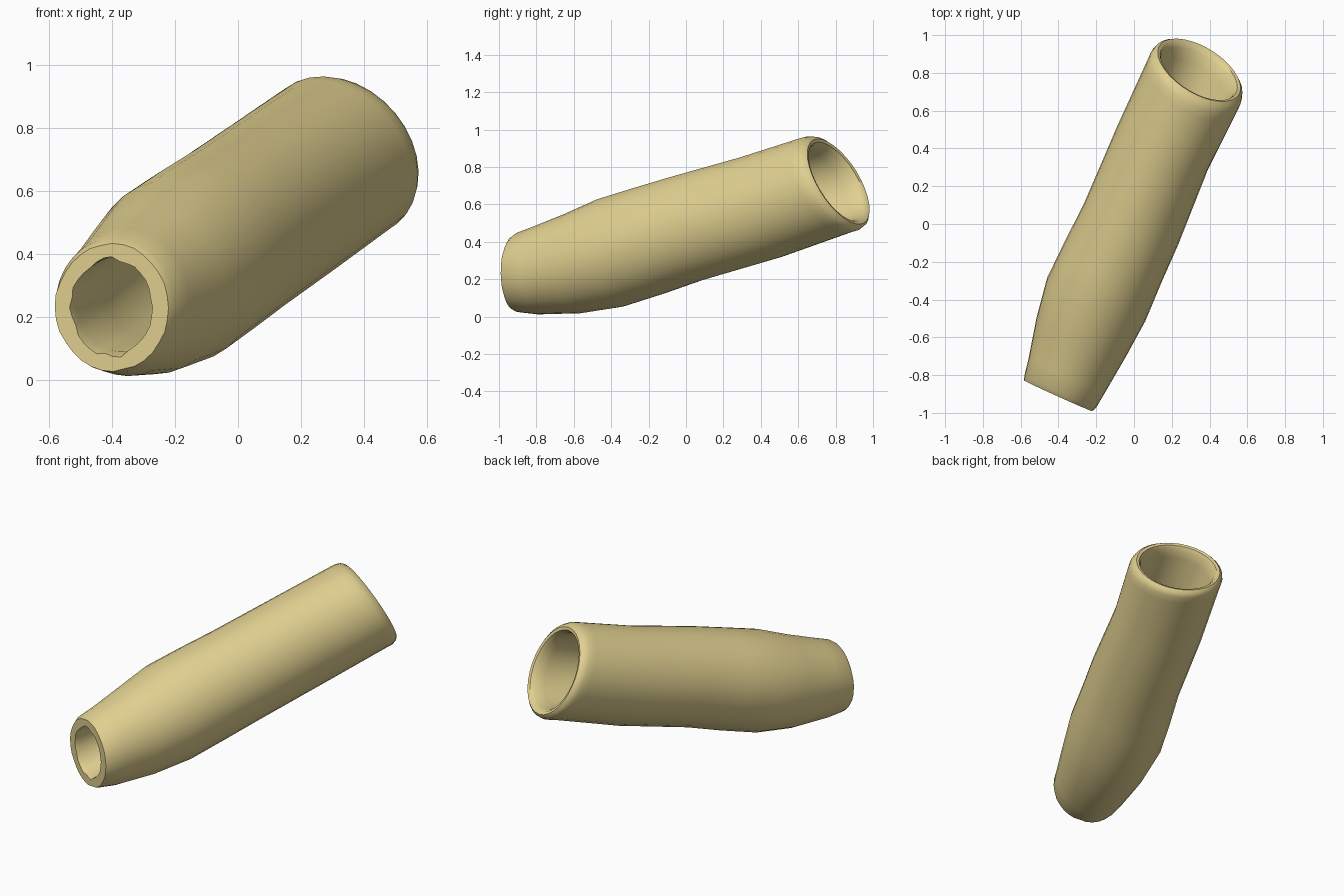
import bpy, bmesh, random
from math import sin, cos, tau, radians
from mathutils import Vector

cube = bpy.data.objects.get("Cube")
if cube:
    bpy.data.objects.remove(cube)

random.seed(4)
SIDES = 32

# Tube direction, its sideways and upward vectors, and the two slanted cut planes
axis = Vector((0.386, 0.886, 0.257)).normalized()
side = axis.cross(Vector((0, 0, 1))).normalized()
up = side.cross(axis)
front_cut = Vector((0.41, 0.91, 0.02)).normalized()
back_cut = Vector((0.45, 0.76, 0.475)).normalized()


def ring(bm, centre, wide, tall, slant, rough):
    """Elliptical loop around the axis, sheared onto a slanted plane."""
    normal = axis.lerp(front_cut if slant < 0 else back_cut, abs(slant))
    loop = []
    for i in range(SIDES):
        a = tau * i / SIDES
        k = 1 + random.uniform(-rough, rough)
        p = (side * cos(a) * wide + up * sin(a) * tall) * k
        p -= axis * (normal.dot(p) / normal.dot(axis))
        loop.append(bm.verts.new(Vector(centre) + p))
    return loop


front = Vector((-0.4, -0.91, 0.23))
back = Vector((0.345, 0.815, 0.722))

# Stations: centre, half width, half height, slant, roughness
outer = [
    (front, 0.198, 0.196, -1, 0.015),
    (front + axis * 0.025, 0.208, 0.208, -1, 0),
    ((-0.355, -0.8, 0.247), 0.222, 0.23, -0.9, 0),
    ((-0.28, -0.6, 0.285), 0.258, 0.268, -0.5, 0),
    ((-0.2, -0.4, 0.342), 0.284, 0.296, -0.2, 0),
    ((-0.11, -0.2, 0.405), 0.278, 0.295, 0, 0),
    ((-0.015, 0, 0.47), 0.272, 0.29, 0, 0),
    ((0.15, 0.4, 0.585), 0.266, 0.288, 0.4, 0),
]
# Rounded rim at the wide end: offset along the axis, radius
rim = [(back + axis * d, r, r * 1.03, 1, 0) for d, r in
       [(-0.09, 0.272), (-0.045, 0.272), (-0.015, 0.262), (0, 0.245),
        (-0.005, 0.228), (-0.03, 0.215), (-0.09, 0.208)]]
# Tapering bore back to the narrow end
bore = [
    ((-0.015, 0, 0.47), 0.185, 0.19, 0, 0),
    ((-0.28, -0.6, 0.285), 0.155, 0.16, -0.5, 0),
    (front + axis * 0.04, 0.138, 0.148, -1, 0.02),
    (front, 0.142, 0.152, -1, 0.05),
]

# Skin the loops into one closed hollow tube
bm = bmesh.new()
loops = [ring(bm, *s) for s in outer + rim + bore]
for a, b in zip(loops, loops[1:] + loops[:1]):
    for i in range(SIDES):
        j = (i + 1) % SIDES
        bm.faces.new((a[i], a[j], b[j], b[i]))
bmesh.ops.recalc_face_normals(bm, faces=bm.faces)

mesh = bpy.data.meshes.new("hollow_tube")
bm.to_mesh(mesh)
bm.free()
tube = bpy.data.objects.new("hollow_tube", mesh)
bpy.context.collection.objects.link(tube)

# Tan clay colour
tan = bpy.data.materials.new("tan")
tan.use_nodes = True
colour = (0.75, 0.63, 0.28, 1)
tan.diffuse_color = colour
shader = tan.node_tree.nodes["Principled BSDF"]
shader.inputs["Base Color"].default_value = colour
shader.inputs["Roughness"].default_value = 0.8
mesh.materials.append(tan)

bpy.ops.object.select_all(action="DESELECT")
tube.select_set(True)
bpy.context.view_layer.objects.active = tube
bpy.ops.object.shade_smooth_by_angle(angle=radians(40))
